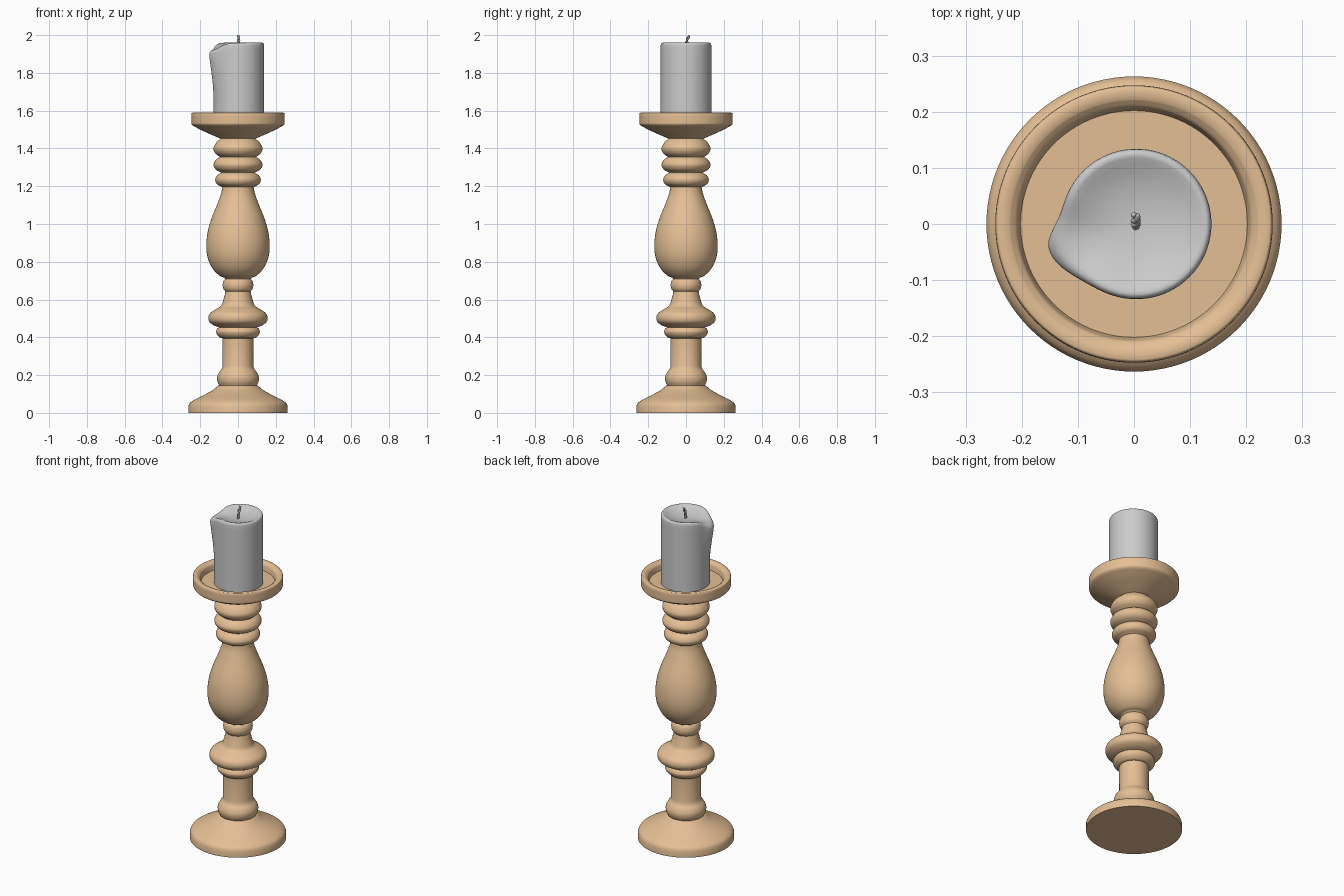
import bpy, bmesh, math
from mathutils import Vector

if "Cube" in bpy.data.objects:
    bpy.data.objects.remove(bpy.data.objects["Cube"])


def finish(name, bm, mat=None, angle=40):
    bmesh.ops.recalc_face_normals(bm, faces=bm.faces)
    me = bpy.data.meshes.new(name)
    bm.to_mesh(me)
    bm.free()
    ob = bpy.data.objects.new(name, me)
    bpy.context.collection.objects.link(ob)
    if mat:
        me.materials.append(mat)
    bpy.ops.object.select_all(action='DESELECT')
    ob.select_set(True)
    bpy.context.view_layer.objects.active = ob
    bpy.ops.object.shade_smooth_by_angle(angle=math.radians(angle))
    return ob


def spline(pts, steps=5):
    """Catmull-Rom curve through the points, ends included."""
    p = [Vector(q) for q in pts]
    if len(p) < 3:
        return p
    p = [2 * p[0] - p[1]] + p + [2 * p[-1] - p[-2]]
    out = []
    for i in range(1, len(p) - 2):
        a, b, c, d = p[i - 1:i + 3]
        for k in range(steps):
            t = k / steps
            out.append(0.5 * (2 * b + (c - a) * t + (2 * a - 5 * b + 4 * c - d) * t * t
                              + (3 * b - a - 3 * c + d) * t ** 3))
    return out + [p[-2]]


def skin(bm, rings, bottom, top):
    """Bridge closed rings of points; close the ends with a centre point."""
    n = len(rings[0])
    rows = [[bm.verts.new(p) for p in r] for r in rings]
    for a, b in zip(rows, rows[1:]):
        for i in range(n):
            j = (i + 1) % n
            bm.faces.new((a[i], a[j], b[j], b[i]))
    for row, centre in ((rows[0], bottom), (rows[-1], top)):
        c = bm.verts.new(centre)
        for i in range(n):
            bm.faces.new((row[i], row[(i + 1) % n], c))


wood = bpy.data.materials.new("wood")
wood.diffuse_color = (0.78, 0.52, 0.3, 1)
wood.use_nodes = True
wood.node_tree.nodes["Principled BSDF"].inputs["Base Color"].default_value = wood.diffuse_color

# Turned holder: (radius, height) sections, with a crease between sections
sections = [
    # foot
    [(0.263, 0), (0.263, 0.035)],
    [(0.263, 0.035), (0.255, 0.052), (0.23, 0.07), (0.18, 0.095), (0.135, 0.12), (0.108, 0.142)],
    # lower bead and straight shaft
    [(0.1, 0.146), (0.109, 0.165), (0.111, 0.188), (0.102, 0.212), (0.087, 0.232), (0.081, 0.25)],
    [(0.081, 0.25), (0.081, 0.395)],
    # small ring
    [(0.094, 0.397), (0.109, 0.412), (0.116, 0.43), (0.109, 0.447), (0.1, 0.453)],
    # wide bulge and taper
    [(0.1, 0.453), (0.125, 0.462), (0.15, 0.48), (0.157, 0.503), (0.148, 0.527), (0.118, 0.549),
     (0.09, 0.567), (0.077, 0.6), (0.066, 0.642)],
    # neck ring
    [(0.066, 0.642), (0.077, 0.656), (0.081, 0.677), (0.077, 0.698), (0.068, 0.71)],
    # vase
    [(0.073, 0.716), (0.1, 0.728), (0.135, 0.765), (0.16, 0.82), (0.168, 0.885), (0.16, 0.96),
     (0.14, 1.03), (0.112, 1.1), (0.09, 1.16), (0.083, 1.195)],
    # three upper rings
    [(0.088, 1.198), (0.112, 1.212), (0.121, 1.235), (0.11, 1.258), (0.088, 1.272)],
    [(0.088, 1.272), (0.117, 1.288), (0.13, 1.314), (0.117, 1.34), (0.096, 1.355)],
    [(0.096, 1.355), (0.12, 1.374), (0.13, 1.4), (0.118, 1.427), (0.099, 1.446)],
    # saucer with raised rim
    [(0.092, 1.452), (0.13, 1.468), (0.19, 1.495), (0.238, 1.52)],
    [(0.244, 1.526), (0.247, 1.535), (0.247, 1.58)],
    [(0.247, 1.58), (0.244, 1.588), (0.236, 1.59)],
    [(0.222, 1.588), (0.21, 1.578), (0.206, 1.568)],
    [(0.202, 1.545), (0.1, 1.545)],
]
profile = []
for s in sections:
    for p in spline(s):
        if not profile or (p - profile[-1]).length > 1e-4:
            profile.append(p)
N = 96
bm = bmesh.new()
skin(bm, [[(p.x * math.cos(2 * math.pi * i / N), p.x * math.sin(2 * math.pi * i / N), p.y)
           for i in range(N)] for p in profile], (0, 0, 0), (0, 0, 1.545))
finish("turned_holder", bm, wood, 35)

# Candle: cylinder whose rim is drawn out and down into a melted spout
CX, R, TOP, SPOUT = 0.004, 0.134, 1.96, 196


def bump(i, lo, hi):
    d = 360 * i / N - SPOUT
    d = (d + 180) % 360 - 180
    return math.exp(-0.5 * (d / (hi if d > 0 else lo)) ** 2)


def candle_point(i, f, z):
    """f = share of the full radius; z as a function result already dipped."""
    a = 2 * math.pi * i / N
    return (CX + f * math.cos(a), f * math.sin(a), z)


rings = []
for k in range(17):                                   # side wall
    t = k / 16
    s = max(0, (t - 0.3) / 0.7)
    s = s ** 2 * (2 - s)
    rings.append([candle_point(i, R + 0.028 * s * bump(i, 11, 17),
                               1.543 + t * (TOP - 0.015 - 0.05 * bump(i, 22, 24) - 1.543))
                  for i in range(N)])
# rounded rim, then shallow melted pool
lid = [(0.99, -0.007), (0.965, -0.002), (0.93, 0), (0.88, -0.002), (0.8, -0.007), (0.68, -0.014),
       (0.55, -0.02), (0.4, -0.025), (0.25, -0.028), (0.1, -0.03)]
for f, dz in lid:
    rings.append([candle_point(i, f * (R + 0.028 * f ** 2 * bump(i, 11, 17)),
                               TOP + dz - 0.05 * f ** 3 * bump(i, 22, 24))
                  for i in range(N)])
bm = bmesh.new()
skin(bm, rings, (CX, 0, 1.543), (CX, 0, TOP - 0.03))
finish("candle", bm, None, 50)

# Wick: two twisted strands bending backwards
bm = bmesh.new()
for strand in range(2):
    rings = []
    for k in range(25):
        t = k / 24
        a = 2 * math.pi * (1.5 * t + strand / 2)
        c = Vector((0.003 + 0.004 * math.cos(a), -0.002 + 0.018 * t ** 2 + 0.004 * math.sin(a),
                    1.92 + 0.078 * t))
        r = 0.005 if k < 24 else 0.003
        rings.append([c + Vector((r * math.cos(q * math.pi / 4), r * math.sin(q * math.pi / 4), 0))
                      for q in range(8)])
    skin(bm, rings, rings[0][0] - Vector((0.005, 0, 0)),
         rings[-1][0] + Vector((-0.003, 0, 0.002)))
finish("wick", bm, None, 60)
